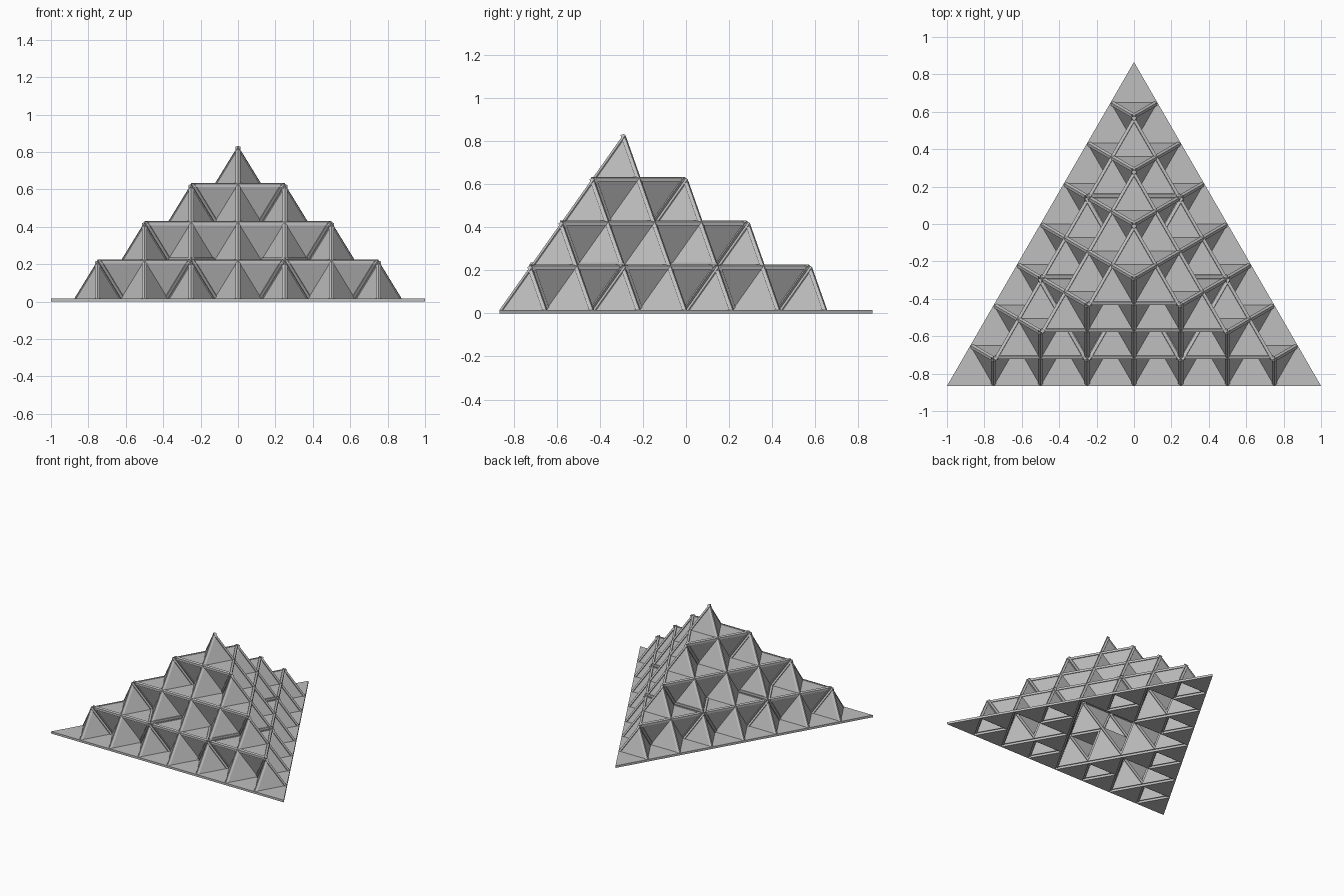
import bpy
import math
from mathutils import Vector

cube = bpy.data.objects.get("Cube")
if cube:
    bpy.data.objects.remove(cube, do_unlink=True)

THICK = 0.0165
LEVELS = 3

# Single plain grey
grey = bpy.data.materials.new("plain_grey")
grey.use_nodes = True
COLOUR = (0.52, 0.52, 0.52, 1)
grey.diffuse_color = COLOUR
grey.node_tree.nodes["Principled BSDF"].inputs["Base Color"].default_value = COLOUR


def subdivide(tri, level):
    """Replace the middle quarter of a triangle by a tetrahedron, recursively."""
    if level == 0:
        return [tri]
    a, b, c = tri
    ab, bc, ca = (a + b) / 2, (b + c) / 2, (c + a) / 2
    normal = (b - a).cross(c - a).normalized()
    tip = (a + b + c) / 3 + normal * (ab - bc).length * math.sqrt(2 / 3)
    children = [(a, ab, ca), (ab, b, bc), (ca, bc, c),
                (ab, bc, tip), (bc, ca, tip), (ca, ab, tip)]
    return [t for child in children for t in subdivide(child, level - 1)]


def make_panels(name, triangles):
    """Loose triangular panels, each thickened inwards on its own."""
    verts = [v for tri in triangles for v in tri]
    faces = [(i, i + 1, i + 2) for i in range(0, len(verts), 3)]
    mesh = bpy.data.meshes.new(name)
    mesh.from_pydata(verts, [], faces)
    mesh.materials.append(grey)
    obj = bpy.data.objects.new(name, mesh)
    bpy.context.collection.objects.link(obj)
    solid = obj.modifiers.new("thickness", 'SOLIDIFY')
    solid.thickness = THICK
    solid.offset = -1
    return obj


h = math.sqrt(3) / 2
base = (Vector((-1, -h, THICK)), Vector((1, -h, THICK)), Vector((0, h, THICK)))
panels = subdivide(base, LEVELS)


def is_ground(tri):
    return max(v.z for v in tri) < THICK + 0.001


# Flat pierced sheet on the ground, and the stepped shell rising from it
make_panels("base_sheet", [t for t in panels if is_ground(t)])
make_panels("stepped_shell", [t for t in panels if not is_ground(t)])
